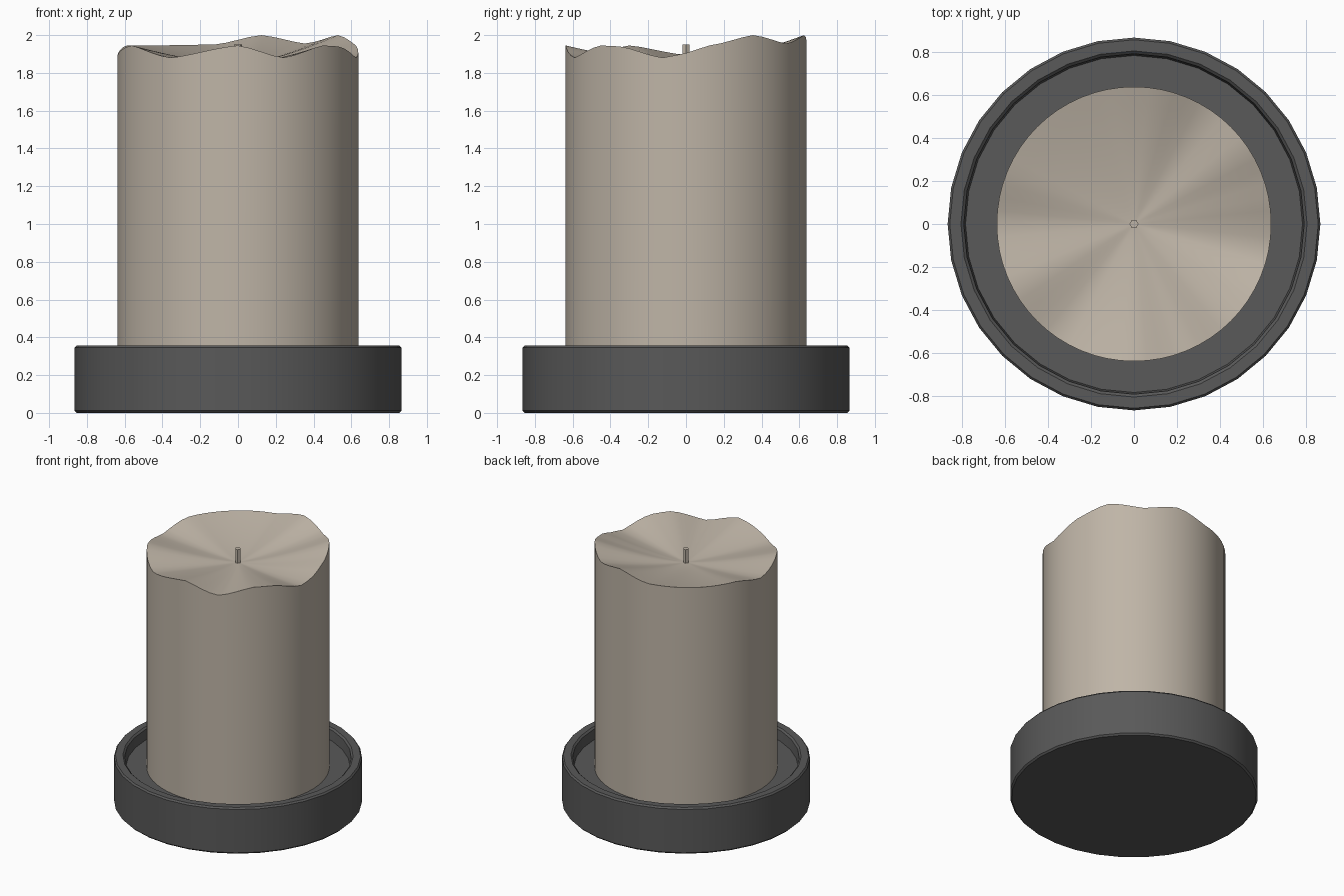
import bpy, bmesh, math

if "Cube" in bpy.data.objects:
    bpy.data.objects.remove(bpy.data.objects["Cube"])

SIDES = 32


def material(name, rgb):
    m = bpy.data.materials.new(name)
    m.diffuse_color = (*rgb, 1.0)
    m.use_nodes = True
    m.node_tree.nodes["Principled BSDF"].inputs["Base Color"].default_value = m.diffuse_color
    return m


def finish(name, bm, mat, angle=30):
    bmesh.ops.recalc_face_normals(bm, faces=bm.faces)
    me = bpy.data.meshes.new(name)
    bm.to_mesh(me)
    bm.free()
    me.materials.append(mat)
    ob = bpy.data.objects.new(name, me)
    bpy.context.collection.objects.link(ob)
    bpy.ops.object.select_all(action='DESELECT')
    ob.select_set(True)
    bpy.context.view_layer.objects.active = ob
    bpy.ops.object.shade_smooth_by_angle(angle=math.radians(angle))
    return ob


def surface(bm, rings, n, height):
    """Skin circular rings of radius r; height(i, angle) gives z. Ends are centre points or rings."""
    loops = []
    for i, r in enumerate(rings):
        if r == 0:
            loops.append([bm.verts.new((0, 0, height(i, 0)))] * n)
        else:
            loops.append([bm.verts.new((r * math.cos(2 * math.pi * k / n),
                                        r * math.sin(2 * math.pi * k / n),
                                        height(i, 360 * k / n))) for k in range(n)])
    for a, b in zip(loops, loops[1:]):
        for k in range(n):
            j = (k + 1) % n
            quad = list(dict.fromkeys((a[k], a[j], b[j], b[k])))
            bm.faces.new(quad)


wax = material("beige_wax", (0.52, 0.46, 0.385))
dark = material("dark_grey", (0.1, 0.1, 0.1))

# Dish: shallow recessed tray with bevelled rim
profile = [(0, 0), (0.853, 0), (0.865, 0.012), (0.865, 0.345), (0.855, 0.357),
           (0.803, 0.357), (0.79, 0.345), (0.782, 0.27), (0, 0.27)]
bm = bmesh.new()
surface(bm, [p[0] for p in profile], SIDES, lambda i, a: profile[i][1])
finish("dish", bm, dark)

# Candle: cylinder with a melted wavy rim and sunken top
RIM = [(0, 1.905), (11, 1.945), (34, 2.0), (56, 1.955), (79, 2.0), (101, 1.95),
       (135, 1.945), (158, 1.945), (180, 1.895), (208, 1.945), (236, 1.88),
       (270, 1.945), (292, 1.88), (315, 1.945), (327, 1.94), (349, 1.88), (360, 1.905)]
R, FLOOR, CENTRE = 0.637, 0.265, 1.845


def rim(a):
    for (a0, z0), (a1, z1) in zip(RIM, RIM[1:]):
        if a0 <= a <= a1:
            t = (a - a0) / (a1 - a0)
            t = 0.5 * t + 0.5 * t * t * (3 - 2 * t)
            return z0 + (z1 - z0) * t


top = [1 - k / 8 for k in range(9)]
rings = [0, R, R] + [R * t for t in top[1:]]


def candle_height(i, a):
    if i < 2:
        return FLOOR
    return CENTRE + (rim(a) - CENTRE) * top[i - 2] ** 1.5


bm = bmesh.new()
surface(bm, rings, 64, candle_height)
finish("candle", bm, wax, 40)

# Wick: short six-sided stub in the middle
wick = [(0, 1.82), (0.021, 1.82), (0.021, 1.95), (0, 1.95)]
bm = bmesh.new()
surface(bm, [p[0] for p in wick], 6, lambda i, a: wick[i][1])
finish("wick", bm, wax)
